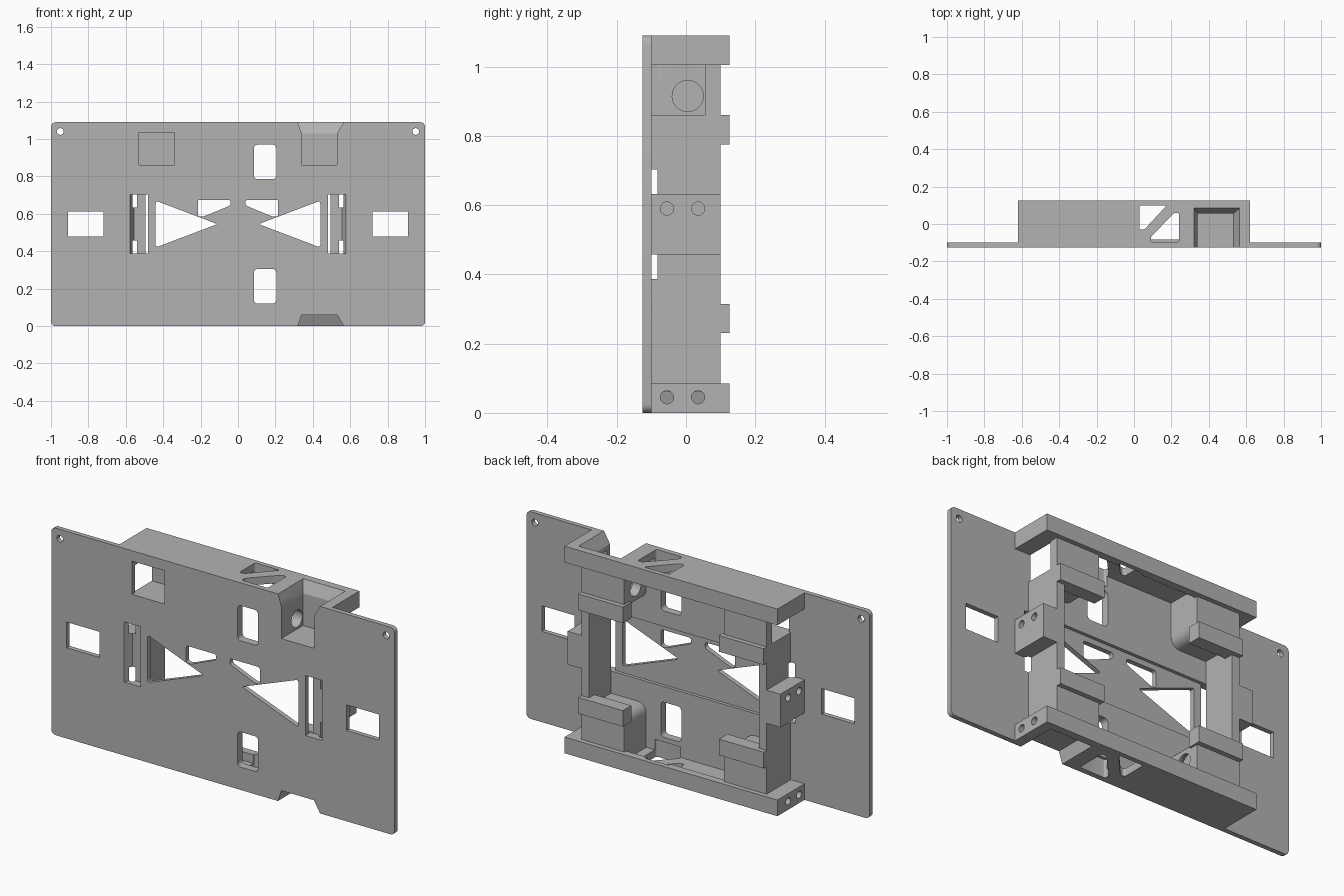
import bpy, bmesh, math
from mathutils import Matrix, Vector

cube = bpy.data.objects.get("Cube")
if cube:
    bpy.data.objects.remove(cube, do_unlink=True)

GREY = (0.45, 0.45, 0.45, 1)
mat = bpy.data.materials.new("bracket grey")
mat.use_nodes = True
mat.diffuse_color = GREY
mat.node_tree.nodes["Principled BSDF"].inputs["Base Color"].default_value = GREY

TOP = 0.545  # half height; everything is built about mid height, then lifted
parts, cutters = [], []
BOTH = (1, -1)


def finish(bm, name, group, sx=1, sz=1):
    """Mirror the mesh by the given signs and store it as a part or a cutter."""
    bm.transform(Matrix.Diagonal((sx, 1, sz, 1)))
    bmesh.ops.recalc_face_normals(bm, faces=bm.faces)
    mesh = bpy.data.meshes.new(name)
    bm.to_mesh(mesh)
    bm.free()
    ob = bpy.data.objects.new(name, mesh)
    bpy.context.collection.objects.link(ob)
    if group is parts:
        mesh.materials.append(mat)
    else:
        ob.hide_render = True
    group.append(ob)


def prism(name, group, outline, axis, lo, hi, radius=0, sx=1, sz=1):
    """Extrude a 2D outline along an axis, with optional rounded corners."""
    place = {"x": lambda a, b: (lo, a, b), "y": lambda a, b: (a, lo, b),
             "z": lambda a, b: (a, b, lo)}[axis]
    bm = bmesh.new()
    bm.faces.new([bm.verts.new(place(a, b)) for a, b in outline])
    if radius:
        bmesh.ops.bevel(bm, geom=bm.verts[:], affect='VERTICES', offset=radius,
                        segments=4, profile=0.5)
    ext = bmesh.ops.extrude_face_region(bm, geom=bm.faces[:])
    step = Vector([hi - lo if c == axis else 0 for c in "xyz"])
    bmesh.ops.translate(bm, vec=step,
                        verts=[v for v in ext["geom"] if isinstance(v, bmesh.types.BMVert)])
    finish(bm, name, group, sx, sz)


def rect(a0, a1, b0, b1):
    return [(a0, b0), (a1, b0), (a1, b1), (a0, b1)]


def box(name, group, x, y, z, sx=1, sz=1):
    prism(name, group, rect(*x, *z), "y", *y, 0, sx, sz)


def cone(name, group, axis, centre, r1, r2, depth, sx=1, sz=1):
    bm = bmesh.new()
    bmesh.ops.create_cone(bm, cap_ends=True, segments=24, radius1=r1, radius2=r2, depth=depth)
    turn = Matrix.Rotation(math.pi / 2, 4, "Y" if axis == "x" else "X")
    bm.transform(Matrix.Translation(centre) @ turn)
    finish(bm, name, group, sx, sz)


# ---- solid parts ----
prism("front_plate", parts, rect(-1, 1, -TOP, TOP), "y", -0.125, -0.1, 0.025)

# Pocket shell outline with a rounded inner corner
shell = [(0.54, 0.275)]
shell += [(0.34 - 0.05 * math.sin(a), 0.325 - 0.05 * math.cos(a))
          for a in [i * math.pi / 12 for i in range(7)]]
shell += [(0.29, TOP), (0.54, TOP)]

for sz in BOTH:
    row = "upper" if sz > 0 else "lower"
    box(row + "_inner_panel", parts, (-0.54, 0.54), (-0.105, -0.083), (0.158, TOP), 1, sz)
    box(row + "_truss_wall", parts, (-0.32, 0.32), (-0.125, 0.125), (0.505, TOP), 1, sz)
    box(row + "_back_bar", parts, (-0.62, 0.62), (0.085, 0.125), (0.46, TOP), 1, sz)
    for sx in BOTH:
        side = row + ("_left_" if sx > 0 else "_right_")
        prism(side + "pocket_shell", parts, shell, "y", -0.105, 0.1, 0, sx, sz)
        box(side + "back_lip", parts, (0.28, 0.54), (0.055, 0.125), (0.23, 0.315), sx, sz)
        box(side + "end_block", parts, (0.53, 0.62), (-0.105, 0.125), (0.46, TOP), sx, sz)
for sx in BOTH:
    side = "left_" if sx > 0 else "right_"
    box(side + "side_wall", parts, (0.495, 0.54), (-0.105, 0.1), (-0.315, 0.315), sx)
    box(side + "mount_block", parts, (0.52, 0.62), (-0.105, 0.1), (-0.0875, 0.0875), sx)

# ---- cutters ----
FRONT = (-0.2, -0.05)
for sx in BOTH:
    box("cable_window", cutters, (0.72, 0.91), FRONT, (-0.0675, 0.0675), sx)
    prism("large_triangle", cutters, [(0.44, 0.125), (0.44, -0.125), (0.11, 0)],
          "y", *FRONT, 0.015, sx)
    prism("side_slot", cutters, [(0.48, -0.14), (0.585, -0.14), (0.555, -0.083), (0.48, -0.083)],
          "z", -0.158, 0.158, 0, sx)
    for sz in BOTH:
        cone("corner_hole", cutters, "y", (0.95, -0.11, 0.495), 0.018, 0.018, 0.1, sx, sz)
        prism("rounded_window", cutters, rect(0.085, 0.205, 0.24, 0.425), "y", *FRONT, 0.02, sx, sz)
        prism("small_truss_hole", cutters,
              [(0.04, 0.13), (0.215, 0.13), (0.215, 0.04), (0.185, 0.04), (0.04, 0.1)],
              "y", *FRONT, 0.012, sx, sz)
        # Triangles through the top and bottom walls
        prism("back_triangle", cutters, [(0.03, 0.1), (0.175, 0.1), (0.055, -0.03), (0.03, -0.03)],
              "z", 0.45, 0.6, 0.01, sx, sz)
        prism("front_triangle", cutters, [(0.24, 0.06), (0.215, 0.06), (0.09, -0.07),
                                          (0.09, -0.097), (0.24, -0.097)],
              "z", 0.45, 0.6, 0.01, sx, sz)
        # Pocket, its open outer side and its flared mouth
        box("pocket", cutters, (0.34, 0.53), (-0.2, 0.055), (0.315, 0.49), sx, sz)
        box("pocket_side", cutters, (0.5, 0.6), (-0.1, 0.055), (0.315, 0.46), sx, sz)
        bm = bmesh.new()
        for x0, x1, y, z in ((0.34, 0.53, 0.055, 0.485), (0.315, 0.574, 0.0925, 0.56)):
            for p in rect(x0, x1, -0.2, y):
                bm.verts.new((*p, z))
        bmesh.ops.convex_hull(bm, input=bm.verts[:])
        finish(bm, "pocket_mouth", cutters, sx, sz)
        # Countersunk hole in the pocket's inner wall
        cone("countersink", cutters, "x", (0.325, 0.005, 0.37), 0.04, 0.095, 0.05, sx, sz)
        cone("cable_hole", cutters, "x", (0.3, 0.005, 0.37), 0.045, 0.045, 0.12, sx, sz)
        # Screw holes
        for y in (-0.055, 0.035):
            cone("end_screw_hole", cutters, "x", (0.6, y, 0.5), 0.019, 0.019, 0.16, sx, sz)
            cone("mount_screw_hole", cutters, "x", (0.6, y, 0.045), 0.019, 0.019, 0.14, sx, sz)


def overlaps(a, b):
    for i in range(3):
        pa = [v.co[i] for v in a.data.vertices]
        pb = [v.co[i] for v in b.data.vertices]
        if max(pa) <= min(pb) or max(pb) <= min(pa):
            return False
    return True


# ---- cut every part, shade it and stand it on the ground ----
for ob in parts:
    bpy.ops.object.select_all(action='DESELECT')
    ob.select_set(True)
    bpy.context.view_layer.objects.active = ob
    for cutter in [c for c in cutters if overlaps(ob, c)]:
        mod = ob.modifiers.new("cut", 'BOOLEAN')
        mod.operation, mod.solver, mod.object = 'DIFFERENCE', 'EXACT', cutter
        bpy.ops.object.modifier_apply(modifier=mod.name)
    bpy.ops.object.shade_smooth_by_angle(angle=math.radians(30))
    ob.location.z = TOP
for cutter in cutters:
    bpy.data.objects.remove(cutter, do_unlink=True)
